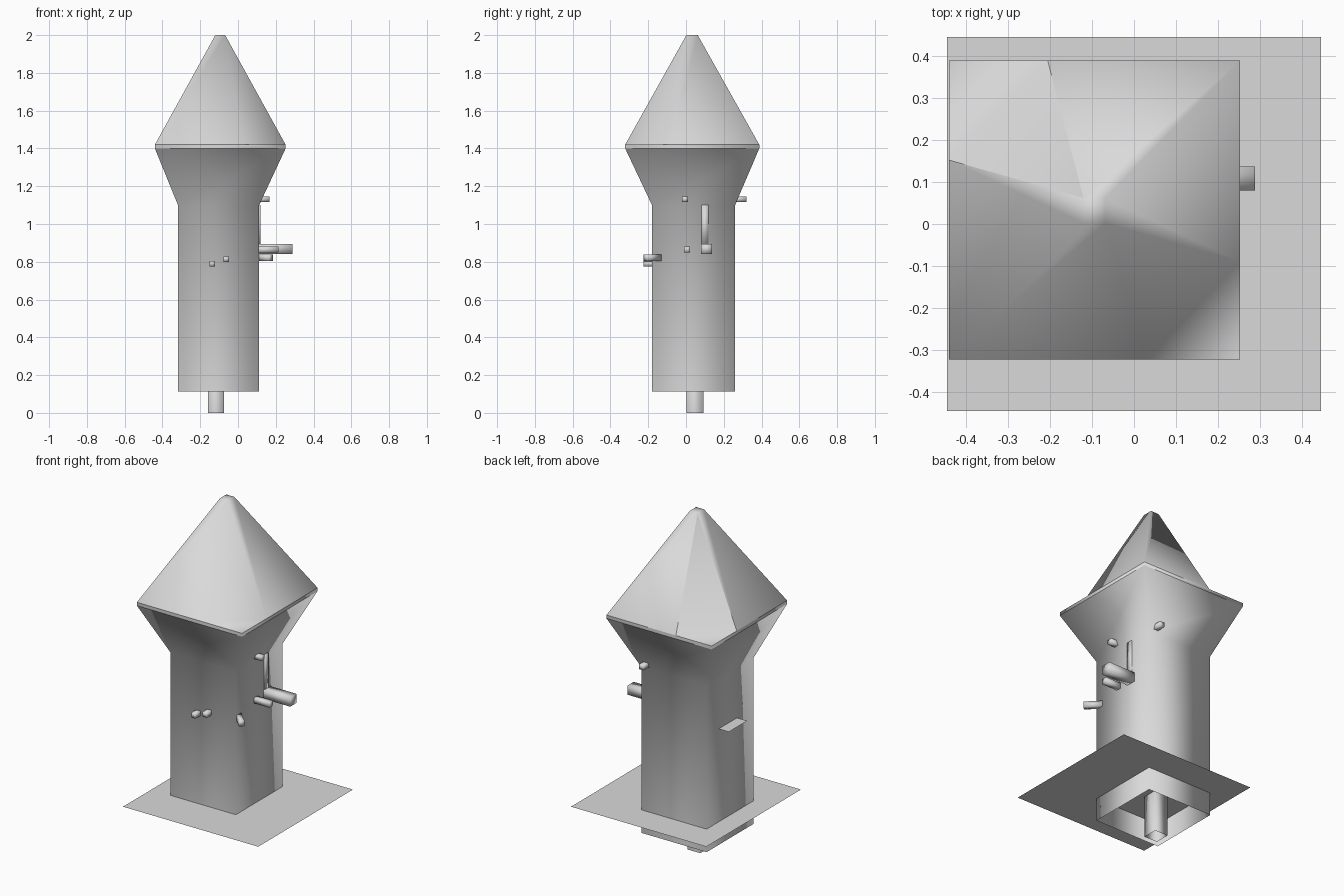
import bpy, bmesh, math
from mathutils import Vector, Matrix

if "Cube" in bpy.data.objects:
    bpy.data.objects.remove(bpy.data.objects["Cube"])

grey = bpy.data.materials.new("plain grey")
grey.use_nodes = True
GREY = (0.7, 0.7, 0.7, 1)
grey.diffuse_color = GREY
grey.node_tree.nodes["Principled BSDF"].inputs["Base Color"].default_value = GREY


def finish(name, bm):
    for f in bm.faces:
        f.smooth = True
    mesh = bpy.data.meshes.new(name)
    bm.to_mesh(mesh)
    bm.free()
    mesh.materials.append(grey)
    ob = bpy.data.objects.new(name, mesh)
    bpy.context.scene.collection.objects.link(ob)
    return ob


def box(name, x, y, z, turn=0, open_bottom=False):
    """Box from (min, max) ranges, optionally turned about its own centre."""
    bm = bmesh.new()
    bmesh.ops.create_cube(bm, size=1)
    if open_bottom:
        bmesh.ops.delete(bm, geom=[f for f in bm.faces if f.normal.z < -0.5], context='FACES')
    size = [b - a for a, b in (x, y, z)]
    mid = Vector([(a + b) / 2 for a, b in (x, y, z)])
    bm.transform(Matrix.Translation(mid) @ Matrix.Rotation(turn, 4, 'Z') @ Matrix.Diagonal((*size, 1)))
    return finish(name, bm)


def sheet(name, x, y, z):
    bm = bmesh.new()
    bm.faces.new([bm.verts.new((a, b, z)) for a, b in
                  ((x[0], y[0]), (x[1], y[0]), (x[1], y[1]), (x[0], y[1]))])
    return finish(name, bm)


# Tower: square shaft, flared top, thin rim, pointed roof with two cut corners
bm = bmesh.new()


def ring(x, y, z):
    # corners in order: front left, back left, back right, front right
    return [bm.verts.new((a, b, z)) for a, b in
            ((x[1], y[0]), (x[1], y[1]), (x[0], y[1]), (x[0], y[0]))]


SHAFT = (-0.318, 0.112), (-0.18, 0.26)
EAVES = (-0.44, 0.252), (-0.322, 0.388)
base = ring(*SHAFT, 0.113)
neck = ring(*SHAFT, 1.10)
eave = ring(*EAVES, 1.40)
rim = ring(*EAVES, 1.42)
tip = ring((-0.12, -0.068), (0.002, 0.062), 2.0)

# Points on the rim where the roof corners are cut
cut = [bm.verts.new((x, y, 1.42)) for x, y in
       ((0.252, -0.09), (-0.205, 0.388), (-0.44, 0.152), (0.03, -0.322))]

for i in range(4):
    j = (i + 1) % 4
    bm.faces.new((base[i], base[j], neck[j], neck[i]))
    bm.faces.new((neck[i], neck[j], eave[j], eave[i]))
    bm.faces.new((eave[i], eave[j], rim[j], cut[i], rim[i]))
    if i % 2 == 0:
        bm.faces.new((cut[i], rim[j], tip[j], tip[i]))
    else:
        bm.faces.new((rim[i], cut[i], tip[j], tip[i]))
    # the eaves separate roof shading from the flare
    bm.edges.get((eave[i], eave[j])).smooth = False
bm.faces.new(tip)

# Sloping facets and flat ledges at the two cut corners
for a, corner, b, top in ((cut[3], rim[0], cut[0], tip[0]),
                          (cut[1], rim[2], cut[2], tip[2])):
    bm.faces.new((a, b, top))
    bm.faces.new((a, corner, b))

# The rim is crisp, and so is the outline of the back right facet
sharp = [(cut[1], tip[2]), (cut[2], tip[2])]
for i in range(4):
    sharp += [(rim[i], cut[i]), (cut[i], rim[(i + 1) % 4])]
for pair in sharp:
    bm.edges.get(pair).smooth = False
bm.normal_update()
finish("tower", bm)

# Ground sheet and foundation post
sheet("ground_sheet", (-0.445, 0.445), (-0.445, 0.445), 0.25)
box("foundation_post", (-0.158, -0.073), (0.003, 0.092), (0.0, 0.4), open_bottom=True)

# Fittings on the left wall
box("long_beam", (0.08, 0.288), (0.08, 0.137), (0.84, 0.895))
box("short_beam", (0.08, 0.215), (-0.01, 0.022), (0.848, 0.88))
box("upper_left_peg", (0.08, 0.168), (-0.02, 0.01), (1.117, 1.145))
box("wall_strip", (0.10, 0.118), (0.083, 0.118), (0.88, 1.10))

# Fittings on the other walls
box("corner_peg", (0.0845, 0.1895), (-0.192, -0.162), (0.805, 0.838), turn=math.radians(-45))
box("front_peg_low", (-0.15, -0.122), (-0.225, -0.15), (0.776, 0.804))
box("front_peg_high", (-0.077, -0.048), (-0.225, -0.15), (0.80, 0.828))
box("back_peg", (0.055, 0.085), (0.23, 0.32), (1.117, 1.145))
sheet("side_shelf", (-0.385, -0.30), (-0.025, 0.147), 0.803)
